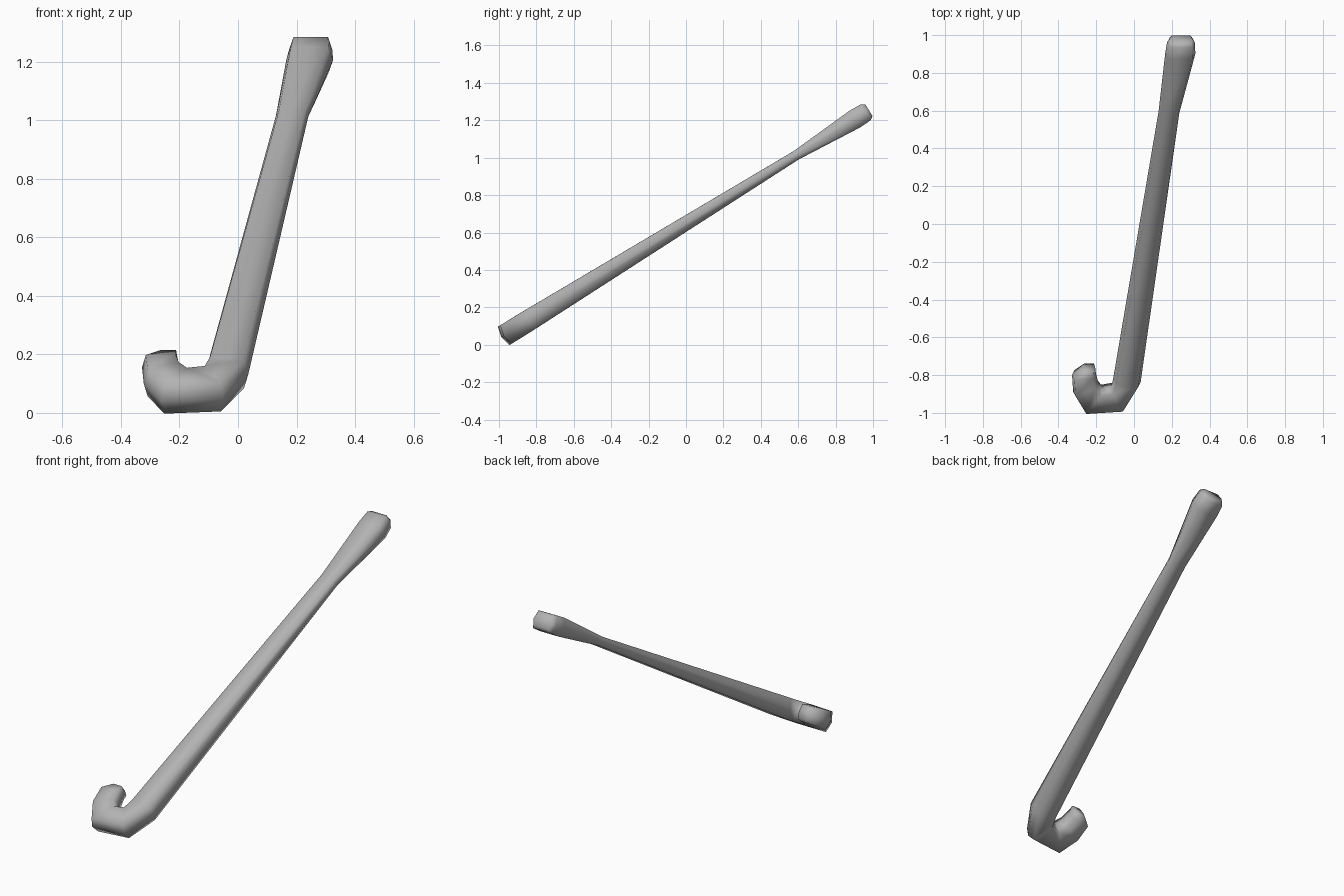
import bpy
import bmesh
import math
from mathutils import Vector

cube = bpy.data.objects.get("Cube")
if cube:
    bpy.data.objects.remove(cube, do_unlink=True)

grey = bpy.data.materials.new("plain grey")
grey.use_nodes = True
colour = (0.45, 0.45, 0.45, 1)
grey.diffuse_color = colour
grey.node_tree.nodes["Principled BSDF"].inputs["Base Color"].default_value = colour

# The stick lies in a plane leaning back from the front edge
tilt = math.radians(31.7)
origin = Vector((0, -0.97, 0.05))
across = Vector((1, 0, 0))
along = Vector((0, math.cos(tilt), math.sin(tilt)))
normal = across.cross(along)

# Stations from handle to hook tip: outer edge, inner edge, half thickness
stations = [
    ((0.310, 2.290), (0.188, 2.290), 0.036),
    ((0.322, 2.270), (0.175, 2.270), 0.050),
    ((0.325, 2.200), (0.165, 2.200), 0.053),
    ((0.240, 1.830), (0.130, 1.840), 0.026),
    ((0.035, 0.155), (-0.110, 0.180), 0.057),
    ((-0.052, -0.005), (-0.120, 0.130), 0.058),
    ((-0.262, -0.020), (-0.165, 0.118), 0.058),
    ((-0.322, 0.095), (-0.190, 0.155), 0.054),
    ((-0.328, 0.200), (-0.202, 0.215), 0.049),
    ((-0.272, 0.245), (-0.205, 0.245), 0.042),
]
# Six-sided section: position from outer to inner edge, and height
section = [(0, 0), (0.1, 1), (0.9, 1), (1, 0), (0.9, -1), (0.1, -1)]

bm = bmesh.new()
rings = []
for outer, inner, half in stations:
    a, b = Vector(outer), Vector(inner)
    ring = []
    for t, h in section:
        p = a.lerp(b, t)
        ring.append(bm.verts.new(origin + across * p.x + along * p.y + normal * h * half))
    rings.append(ring)

for r, s in zip(rings, rings[1:]):
    for i in range(len(section)):
        j = (i + 1) % len(section)
        bm.faces.new((r[i], r[j], s[j], s[i]))
bm.faces.new(rings[0])
bm.faces.new(rings[-1])
bmesh.ops.recalc_face_normals(bm, faces=bm.faces[:])
for f in bm.faces:
    f.smooth = True

mesh = bpy.data.meshes.new("hooked_stick")
bm.to_mesh(mesh)
bm.free()
mesh.materials.append(grey)
stick = bpy.data.objects.new("hooked_stick", mesh)
bpy.context.collection.objects.link(stick)
